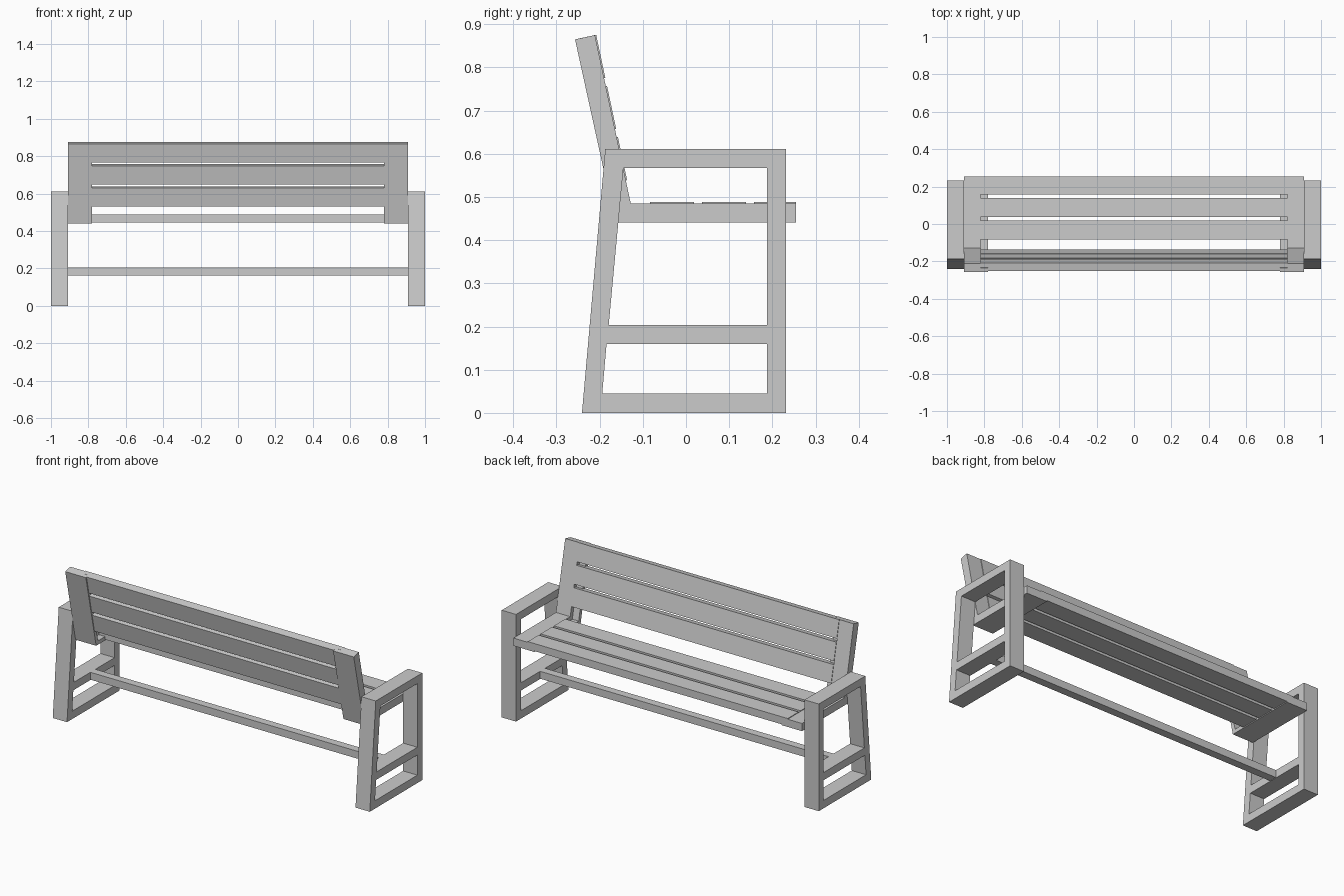
import bpy
import bmesh
from mathutils import Vector

cube = bpy.data.objects.get("Cube")
if cube:
    bpy.data.objects.remove(cube, do_unlink=True)

grey = bpy.data.materials.new("plain grey")
grey.use_nodes = True
COLOUR = (0.6, 0.6, 0.6, 1)
grey.diffuse_color = COLOUR
grey.node_tree.nodes["Principled BSDF"].inputs["Base Color"].default_value = COLOUR


def extrude(name, outline, x0, x1, holes=()):
    """Extrude a (y, z) outline along x, with optional holes of matching corner count."""
    bm = bmesh.new()
    loops = [outline, *holes]
    edges = []
    for loop in loops:
        verts = [bm.verts.new((x0, y, z)) for y, z in loop]
        edges += [bm.edges.new((a, b)) for a, b in zip(verts, verts[1:] + verts[:1])]
    bmesh.ops.triangle_fill(bm, edges=edges, use_beauty=True)
    bmesh.ops.dissolve_limit(bm, angle_limit=0.01, verts=bm.verts[:], edges=bm.edges[:])
    ext = bmesh.ops.extrude_face_region(bm, geom=bm.faces[:], use_keep_orig=True)
    moved = [g for g in ext["geom"] if isinstance(g, bmesh.types.BMVert)]
    bmesh.ops.translate(bm, verts=moved, vec=(x1 - x0, 0, 0))
    bmesh.ops.recalc_face_normals(bm, faces=bm.faces[:])
    mesh = bpy.data.meshes.new(name)
    bm.to_mesh(mesh)
    bm.free()
    mesh.materials.append(grey)
    obj = bpy.data.objects.new(name, mesh)
    bpy.context.collection.objects.link(obj)
    return obj


def pair(name, outline, x0, x1, holes=()):
    """Build the part on both ends of the bench."""
    extrude("left_" + name, outline, x0, x1, holes)
    extrude("right_" + name, outline, -x1, -x0, holes)


def rect(y0, y1, z0, z1):
    return [(y0, z0), (y1, z0), (y1, z1), (y0, z1)]


INNER, LAP, END = 0.78, 0.82, 0.91

# Armrest frames with two openings and a sloping rear leg
pair("arm_frame",
     [(-0.241, 0), (0.232, 0), (0.232, 0.611), (-0.187, 0.611)], END, 1.0,
     holes=[[(-0.194, 0.045), (0.188, 0.045), (0.188, 0.16), (-0.184, 0.16)],
            [(-0.179, 0.204), (0.188, 0.204), (0.188, 0.567), (-0.145, 0.567)]])

# L-shaped end boards that carry the seat and the backrest
pair("end_board",
     [(-0.257, 0.865), (-0.211, 0.875), (-0.128, 0.485), (0.255, 0.485),
      (0.255, 0.441), (-0.164, 0.441)], LAP, END)

# Recessed ledge of the end boards, under the slat ends
pair("slat_ledge",
     [(-0.257, 0.865), (-0.234, 0.87), (-0.147, 0.463), (0.255, 0.463),
      (0.255, 0.441), (-0.164, 0.441)], INNER, LAP)

# Seat slats, half-lapped onto the ledges
for i, y in enumerate((-0.083, 0.037, 0.157)):
    width = 0.102 if i < 2 else 0.098
    extrude(f"seat_slat_{i + 1}", rect(y, y + width, 0.446, 0.489), -INNER, INNER)
    pair(f"seat_slat_lap_{i + 1}", rect(y, y + width, 0.463, 0.489), INNER, LAP)

# Backrest slats, laid down the slope from the top edge
top = Vector((-0.211, 0.875))
down = (Vector((-0.128, 0.485)) - top).normalized()
back = Vector((down.y, -down.x))


def slope_rect(start, length, front, depth):
    a, b = top + down * start, top + down * (start + length)
    return [tuple(a + back * front), tuple(b + back * front),
            tuple(b + back * depth), tuple(a + back * depth)]


for i in range(3):
    start = i * 0.121
    extrude(f"back_slat_{i + 1}", slope_rect(start, 0.102, -0.003, 0.041), -INNER, INNER)
    pair(f"back_slat_lap_{i + 1}", slope_rect(start, 0.102, -0.003, 0.023), INNER, LAP)

# Low stretcher between the arm frames
extrude("stretcher", rect(-0.03, 0.015, 0.162, 0.204), -END, END)
